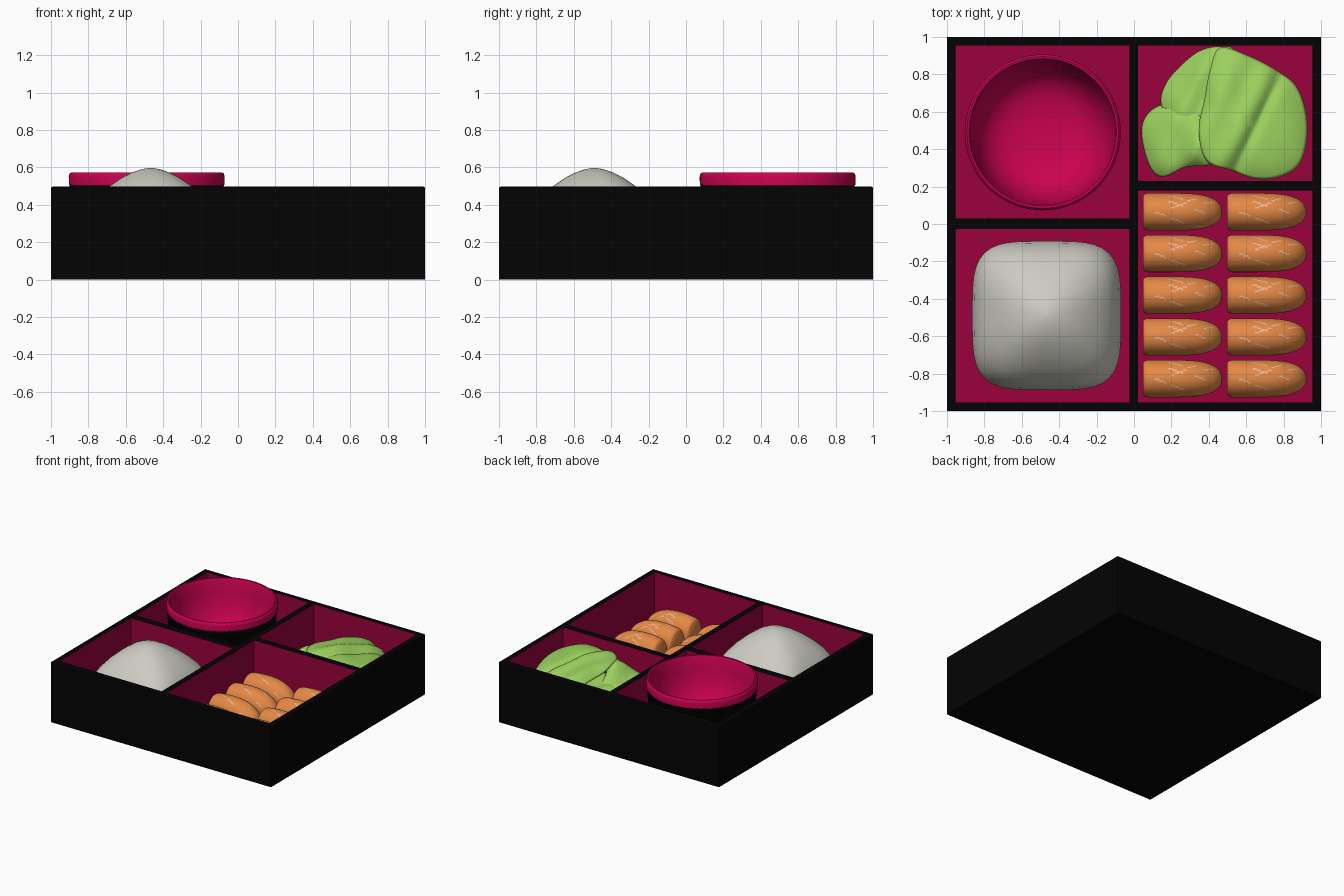
import bpy, bmesh, math, random
from math import sin, cos, pi

if "Cube" in bpy.data.objects:
    bpy.data.objects.remove(bpy.data.objects["Cube"])

def material(name, rgb):
    m = bpy.data.materials.new(name)
    m.diffuse_color = (*rgb, 1)
    m.use_nodes = True
    m.node_tree.nodes["Principled BSDF"].inputs["Base Color"].default_value = m.diffuse_color
    return m

BLACK = material("black lacquer", (0.001, 0.001, 0.001))
LINING = material("dark magenta lining", (0.32, 0.0008, 0.045))
BOWL = material("bright magenta", (0.6, 0.0008, 0.08))
RICE = material("rice white", (0.61, 0.60, 0.54))
GREEN = material("lettuce green", (0.33, 0.63, 0.11))
ORANGE = material("salmon orange", (0.78, 0.25, 0.06))
FLECK = material("pale salmon", (0.82, 0.48, 0.33))

def finish(name, bm, mats, angle=None):
    bmesh.ops.remove_doubles(bm, verts=bm.verts, dist=1e-5)
    bmesh.ops.recalc_face_normals(bm, faces=bm.faces)
    me = bpy.data.meshes.new(name)
    bm.to_mesh(me)
    bm.free()
    for m in mats:
        me.materials.append(m)
    ob = bpy.data.objects.new(name, me)
    bpy.context.collection.objects.link(ob)
    if angle:
        bpy.ops.object.select_all(action='DESELECT')
        ob.select_set(True)
        bpy.context.view_layer.objects.active = ob
        bpy.ops.object.shade_smooth_by_angle(angle=math.radians(angle))
    return ob

def loft(name, rings, mats, cap_start=True, cap_end=True, angle=40, rule=None):
    """Skin closed rings; rule(i, j) gives the material index of each quad."""
    bm = bmesh.new()
    vs = [[bm.verts.new(p) for p in r] for r in rings]
    n = len(rings[0])
    for i in range(len(vs) - 1):
        for j in range(n):
            k = (j + 1) % n
            f = bm.faces.new((vs[i][j], vs[i][k], vs[i + 1][k], vs[i + 1][j]))
            f.material_index = rule(i, j) if rule else 0
    for use, i in ((cap_start, 0), (cap_end, -1)):
        if use:
            f = bm.faces.new(vs[i])
            f.material_index = rule(len(vs) - 2 if i else 0, 0) if rule else 0
    return finish(name, bm, mats, angle)

# Box: walls, dividers and four lined pockets as a stepped grid
H, FLOOR = 0.497, 0.04
xs = [-1, -0.955, -0.025, 0.022, 0.955, 1]
ys = [-1, -0.955, -0.028, 0.03, 0.178, 0.23, 0.955, 1]

def cell_height(i, j):
    if i in (0, 2, 4) or j in (0, 6):
        return H
    return H if j == (2 if i == 1 else 4) else FLOOR

bm = bmesh.new()
def quad(pts, mat):
    bm.faces.new([bm.verts.new(p) for p in pts]).material_index = mat

for i in range(5):
    for j in range(7):
        x0, x1, y0, y1 = xs[i], xs[i + 1], ys[j], ys[j + 1]
        h = cell_height(i, j)
        quad([(x0, y0, h), (x1, y0, h), (x1, y1, h), (x0, y1, h)], int(h < H))
        quad([(x0, y0, 0), (x0, y1, 0), (x1, y1, 0), (x1, y0, 0)], 0)
        for di, dj, a, b in ((-1, 0, (x0, y0), (x0, y1)), (1, 0, (x1, y0), (x1, y1)),
                             (0, -1, (x0, y0), (x1, y0)), (0, 1, (x0, y1), (x1, y1))):
            ni, nj = i + di, j + dj
            outside = not (0 <= ni < 5 and 0 <= nj < 7)
            low = 0 if outside else cell_height(ni, nj)
            if low < h:
                quad([(*a, low), (*b, low), (*b, h), (*a, h)], 0 if outside else 1)
bmesh.ops.remove_doubles(bm, verts=bm.verts, dist=1e-5)
bmesh.ops.recalc_face_normals(bm, faces=bm.faces)
rim = [e for e in bm.edges if all(v.co.z > H - 1e-4 for v in e.verts)
       and any(all(abs(v.co[a] - s) < 1e-4 for v in e.verts) for a in (0, 1) for s in (-1, 1))]
bmesh.ops.bevel(bm, geom=rim, offset=0.008, segments=2, profile=0.5, affect='EDGES')
finish("bento_box", bm, [BLACK, LINING])

# Soup bowl: black outside, magenta lip and inside
prof = [(0.2, 0.042), (0.205, 0.08), (0.29, 0.14), (0.36, 0.24), (0.4, 0.37), (0.412, 0.503),
        (0.416, 0.507), (0.417, 0.55), (0.413, 0.566), (0.405, 0.572), (0.394, 0.57), (0.387, 0.555),
        (0.38, 0.46), (0.36, 0.36), (0.325, 0.27), (0.27, 0.205), (0.2, 0.17), (0.1, 0.155), (0.02, 0.152)]
N = 64
loft("soup_bowl", [[(-0.488 + r * cos(2 * pi * j / N), 0.49 + r * sin(2 * pi * j / N), z)
                    for j in range(N)] for r, z in prof],
     [BLACK, BOWL], rule=lambda i, j: int(i >= 5))

# Rice mound: rounded square rings rising to a soft peak
def squircle(cx, cy, r, z, e, n=64):
    pts = []
    for j in range(n):
        c, s = cos(2 * pi * j / n), sin(2 * pi * j / n)
        k = r / (abs(c) ** e + abs(s) ** e) ** (1 / e)
        pts.append((cx + k * c, cy + k * s, z))
    return pts

mound = [(0.385, 0.042, 4), (0.395, 0.12, 4), (0.398, 0.19, 4), (0.388, 0.26, 3.9), (0.365, 0.33, 3.6),
         (0.333, 0.387, 3.3), (0.283, 0.445, 2.9), (0.218, 0.502, 2.6), (0.155, 0.545, 2.4),
         (0.1, 0.573, 2.3), (0.05, 0.59, 2.2), (0.012, 0.597, 2)]
loft("rice_mound", [squircle(-0.467, -0.49, *m) for m in mound], [RICE], angle=60)

# Salmon pieces: flat at one end, rounded at the other, with thin pale streaks
random.seed(4)
SEG, RINGS = 72, 44
streaks = set()
for _ in range(9):
    i0, j0 = random.randint(6, 32), random.randint(6, 30)
    step = random.choice((-1, 1))
    for k in range(random.randint(5, 8)):
        streaks.add((i0 + k, j0 + step * (k // 2)))

def salmon_ring(t):
    u = max(0, (t - 0.3) / 0.7)
    s = max(0.03, 1 - u ** 3.4) ** (1 / 2.3) * (1 - 0.14 * max(0, 1 - t / 0.06) ** 2)
    cz = 0.163 + 0.02 * sin(pi * t) - 0.03 * t * t
    return [(0.423 * t, 0.1 * s * cos(2 * pi * j / SEG), cz + 0.118 * s * sin(2 * pi * j / SEG))
            for j in range(SEG)]

ts = [1 - (1 - i / RINGS) ** 1.35 for i in range(RINGS + 1)]
ts.insert(1, 0.015)
first = loft("salmon_piece", [salmon_ring(t) for t in ts], [ORANGE, FLECK], angle=50,
             rule=lambda i, j: int((i, j) in streaks))
for col in range(2):
    for row in range(5):
        ob = first if col == row == 0 else first.copy()
        if ob is not first:
            bpy.context.collection.objects.link(ob)
        ob.location = (0.048 + 0.45 * col, 0.065 - 0.223 * row, 0)

# Lettuce: smoothed outlines filled with tilted, folded, drooping rings
def leaf(name, outline, centre, top, tilt, drop, folds, n=6, rings=20):
    cx, cy = centre
    m = len(outline)
    edge = []
    for i in range(m):
        p = [outline[(i + k - 1) % m] for k in range(4)]
        for q in range(n):
            t = q / n
            edge.append([0.5 * (2 * b + (c - a) * t + (2 * a - 5 * b + 4 * c - d) * t * t
                                + (3 * b - a - 3 * c + d) * t ** 3) for a, b, c, d in zip(*p)])
    loops = []
    for k in range(rings):
        f = 1 - k / rings * 0.98
        loop = []
        for ex, ey in edge:
            x, y = cx + (ex - cx) * f, cy + (ey - cy) * f
            u = 0.9 * x - 0.43 * y
            z = top + tilt[0] * (x - cx) + tilt[1] * (y - cy) - drop * f ** 3.5
            for at, height, width in folds:
                z += height * math.exp(-((u - at) / width) ** 2)
            loop.append((x, y, z + 0.004 * sin(22 * x + 15 * y)))
        loops.append(loop)
    ob = loft(name, loops, [GREEN], cap_start=False, angle=60)
    mod = ob.modifiers.new("thickness", 'SOLIDIFY')
    mod.thickness = 0.015
    mod.offset = 0

leaf("lettuce_leaf_right", [(0.46, 0.94), (0.6, 0.9), (0.74, 0.83), (0.86, 0.74), (0.915, 0.6), (0.92, 0.45),
                            (0.88, 0.32), (0.78, 0.255), (0.65, 0.245), (0.52, 0.29), (0.39, 0.34), (0.35, 0.5),
                            (0.38, 0.66), (0.41, 0.82)], (0.6, 0.55), 0.435, (-0.1, -0.15), 0.055,
     [(0.29, 0.02, 0.05), (0.36, -0.02, 0.03), (0.12, 0.015, 0.06)])
leaf("lettuce_leaf_back", [(0.46, 0.945), (0.35, 0.92), (0.24, 0.83), (0.17, 0.74), (0.15, 0.64), (0.22, 0.52),
                           (0.36, 0.45), (0.5, 0.55), (0.55, 0.75), (0.54, 0.92)],
     (0.36, 0.7), 0.33, (0.3, -0.25), 0.05, [(-0.03, 0.015, 0.04), (0.06, -0.015, 0.04)])
leaf("lettuce_leaf_left", [(0.045, 0.5), (0.09, 0.6), (0.2, 0.645), (0.34, 0.63), (0.37, 0.5), (0.45, 0.38),
                           (0.4, 0.32), (0.28, 0.31), (0.15, 0.255), (0.08, 0.33)],
     (0.24, 0.46), 0.36, (0.5, -0.2), 0.06, [(0.03, -0.02, 0.04), (0.12, 0.02, 0.04)])
